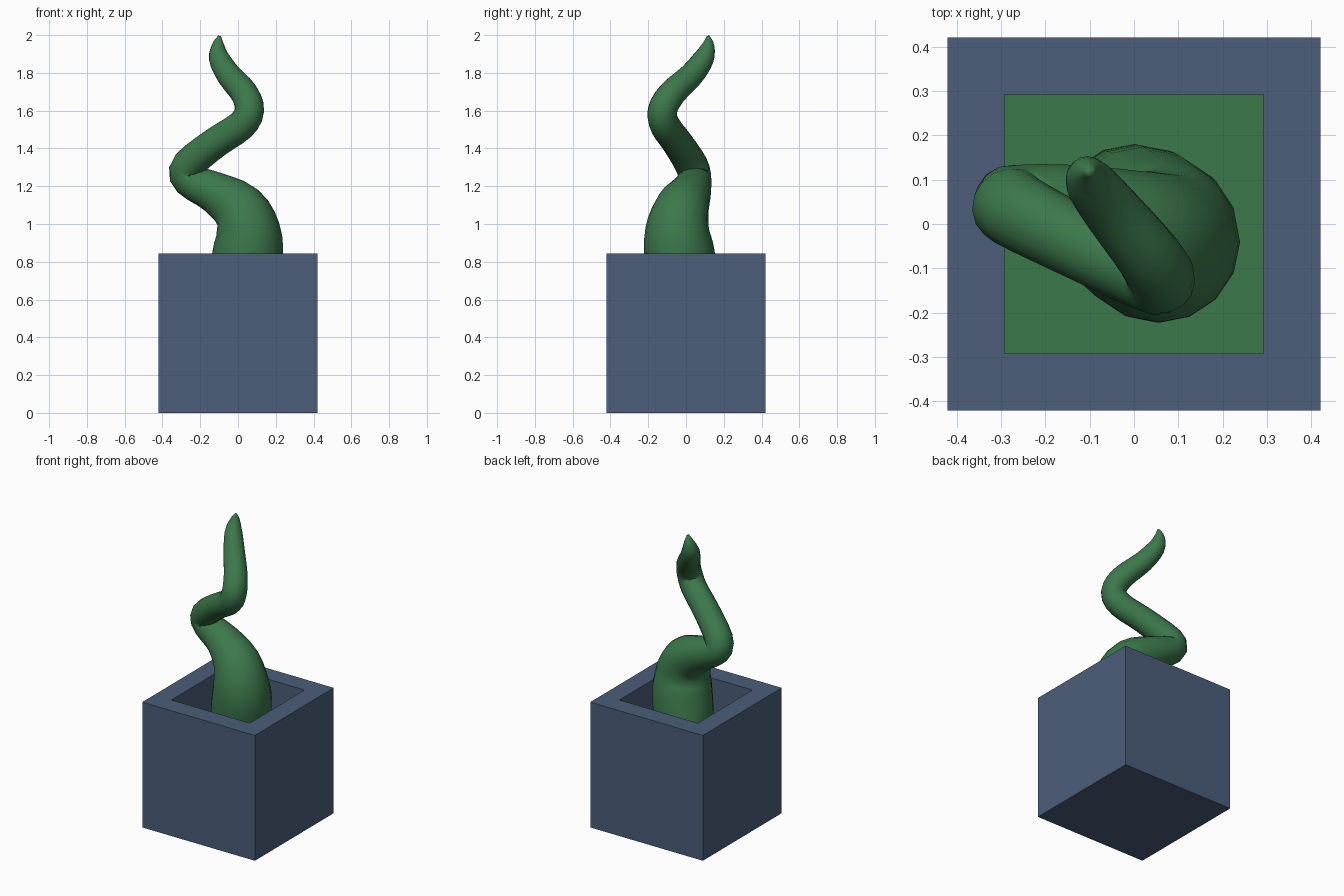
import bpy, bmesh, math
from mathutils import Vector

if "Cube" in bpy.data.objects:
    bpy.data.objects.remove(bpy.data.objects["Cube"])


def material(name, rgb):
    m = bpy.data.materials.new(name)
    m.diffuse_color = (*rgb, 1)
    m.use_nodes = True
    m.node_tree.nodes["Principled BSDF"].inputs["Base Color"].default_value = m.diffuse_color
    return m


def make_object(name, bm, mats):
    bmesh.ops.recalc_face_normals(bm, faces=bm.faces)
    me = bpy.data.meshes.new(name)
    bm.to_mesh(me)
    bm.free()
    ob = bpy.data.objects.new(name, me)
    bpy.context.collection.objects.link(ob)
    for m in mats:
        me.materials.append(m)
    return ob


blue = material("slate blue", (0.072, 0.112, 0.195))
green = material("leaf green", (0.045, 0.188, 0.072))
FLOOR = 0.42

# Planter: open box with thick walls and a green floor inside
bm = bmesh.new()
loops = []
for half, z in ((0.42, 0), (0.42, 0.845), (0.292, 0.845), (0.292, FLOOR)):
    loops.append([bm.verts.new((sx * half, sy * half, z))
                  for sx, sy in ((-1, -1), (1, -1), (1, 1), (-1, 1))])
for a, b in zip(loops, loops[1:]):
    for i in range(4):
        j = (i + 1) % 4
        bm.faces.new((a[i], a[j], b[j], b[i]))
bm.faces.new(loops[0])
bm.faces.new(loops[-1]).material_index = 1
make_object("planter", bm, [blue, green])

# Tendril: tapering tube along a spiral path (x, y, z, radius)
path = [Vector(p) for p in (
    (0.0, 0.0, FLOOR, 0.18), (0.02, -0.01, 0.65, 0.185),
    (0.052, -0.035, 0.84, 0.187), (0.052, -0.045, 0.97, 0.17),
    (0.0, -0.02, 1.085, 0.145), (-0.13, 0.025, 1.17, 0.11),
    (-0.262, 0.045, 1.235, 0.09), (-0.265, 0.03, 1.31, 0.087),
    (-0.12, -0.045, 1.43, 0.082), (0.015, -0.11, 1.52, 0.08),
    (0.06, -0.125, 1.60, 0.078), (0.035, -0.075, 1.69, 0.074),
    (-0.05, 0.03, 1.79, 0.066), (-0.10, 0.095, 1.88, 0.055),
    (-0.105, 0.118, 1.95, 0.032), (-0.097, 0.117, 1.995, 0.008))]
STEPS, SIDES = 3, 16


def catmull(a, b, c, d, t):
    return 0.5 * (2 * b + (c - a) * t + (2 * a - 5 * b + 4 * c - d) * t * t
                  + (3 * b - a - 3 * c + d) * t ** 3)


pts = []
for k in range(len(path) - 1):
    quad = (path[max(k - 1, 0)], path[k], path[k + 1], path[min(k + 2, len(path) - 1)])
    pts += [catmull(*quad, s / STEPS) for s in range(STEPS)]
pts.append(path[-1])

bm = bmesh.new()
rings = []
side = Vector((1, 0, 0))
for k, p in enumerate(pts):
    tangent = (pts[min(k + 1, len(pts) - 1)] - pts[max(k - 1, 0)]).to_3d().normalized()
    if k == 0:
        tangent = Vector((0, 0, 1))
    side = (side - tangent * side.dot(tangent)).normalized()
    other = tangent.cross(side)
    rings.append([bm.verts.new(p.to_3d() + p[3] * (
        math.cos(2 * math.pi * i / SIDES) * side + math.sin(2 * math.pi * i / SIDES) * other))
        for i in range(SIDES)])
for a, b in zip(rings, rings[1:]):
    for i in range(SIDES):
        j = (i + 1) % SIDES
        bm.faces.new((a[i], a[j], b[j], b[i]))
bm.faces.new(rings[0])
bm.faces.new(rings[-1])
for f in bm.faces:
    f.smooth = True
make_object("tendril", bm, [green])
